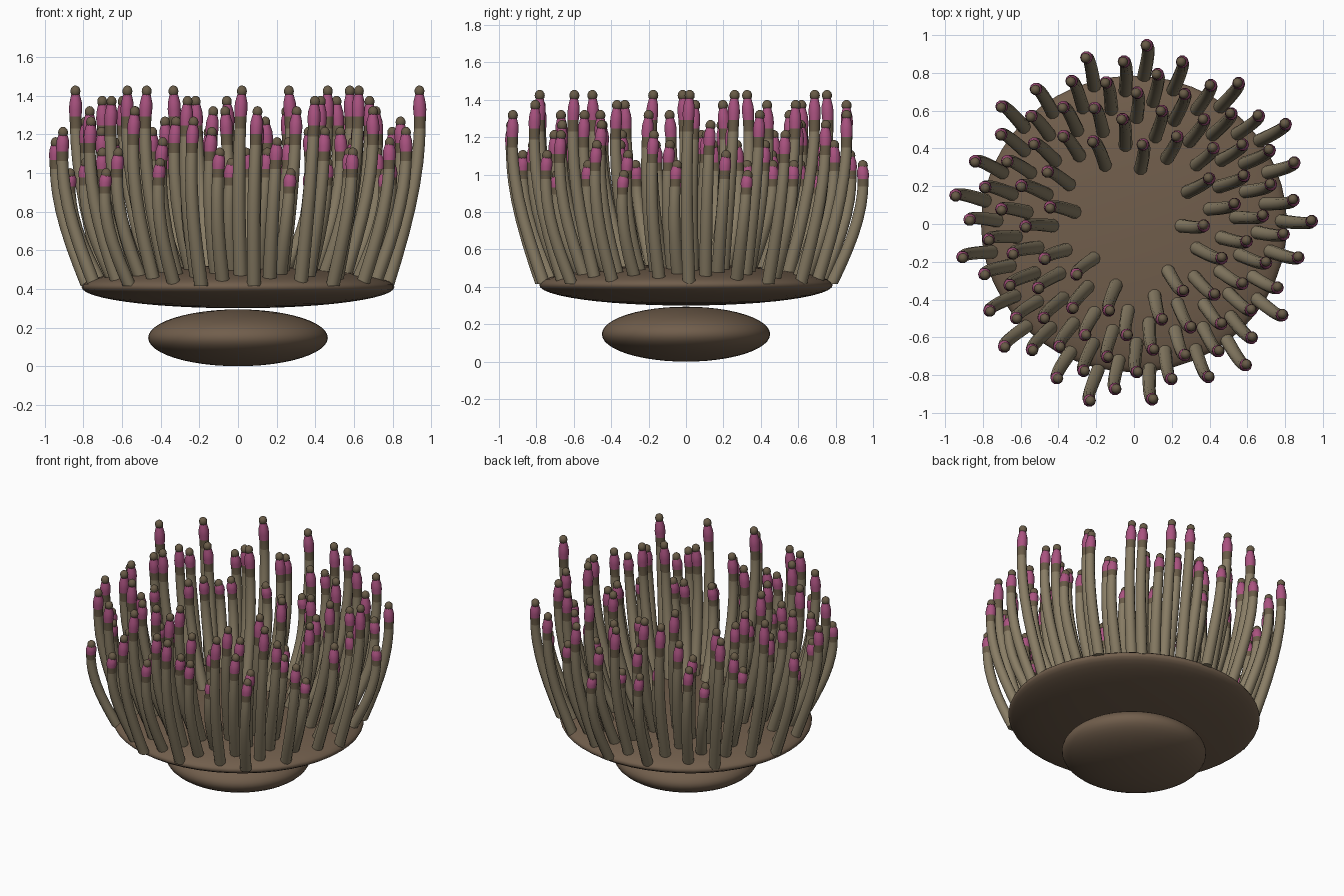
import bpy
import bmesh
from math import sin, cos, pi, radians, sqrt
from mathutils import Vector, Matrix

cube = bpy.data.objects.get("Cube")
if cube:
    bpy.data.objects.remove(cube, do_unlink=True)


def make_material(name, rgb):
    mat = bpy.data.materials.new(name)
    mat.use_nodes = True
    color = (*rgb, 1.0)
    mat.diffuse_color = color
    mat.node_tree.nodes["Principled BSDF"].inputs["Base Color"].default_value = color
    return mat


BODY = make_material("body brown", (0.165, 0.112, 0.072))
STALK = make_material("stalk khaki", (0.25, 0.205, 0.13))
BAND = make_material("band dark brown", (0.14, 0.105, 0.063))
PINK = make_material("tip pink", (0.40, 0.085, 0.215))


def ellipsoid(name, size, z):
    bpy.ops.mesh.primitive_uv_sphere_add(segments=48, ring_count=24, radius=1, location=(0, 0, z))
    obj = bpy.context.object
    obj.name = name
    obj.scale = size
    bpy.ops.object.transform_apply(location=False, rotation=False, scale=True)
    obj.data.materials.append(BODY)
    bpy.ops.object.shade_smooth()
    return obj


# Foot and wide upper disc
ellipsoid("foot", (0.465, 0.45, 0.147), 0.147)
ellipsoid("oral_disc", (0.81, 0.785, 0.11), 0.41)

# Tentacles: a golden-angle spiral, heights repeating in a cycle of nine
COUNT = 96
SIDES = 10
FOOT_Z = 0.415
BALL = 0.027
GOLDEN = pi * (sqrt(5) - 1)
# (fraction of height, radius, material of the stretch below)
PROFILE = [
    (0.0, 0.036, 0), (0.12, 0.036, 0), (0.25, 0.035, 0), (0.38, 0.034, 0),
    (0.5, 0.033, 0), (0.62, 0.032, 0), (0.71, 0.031, 0), (0.785, 0.03, 0),
    (0.845, 0.031, 1), (0.88, 0.034, 2), (0.915, 0.032, 2), (0.955, 0.022, 2),
]


def tentacle_point(index, t):
    """Centre line: leans outward, then rises upright with a slight bow."""
    angle = index * GOLDEN - radians(0.6)
    base = 0.2 + 0.595 * (index / (COUNT - 1)) ** 0.62
    radius = base + 0.17 * sin(min(t * 1.2, 1.1) * pi / 2)
    bow = -0.015 * sin(pi * t)
    top = 1.025 + 0.0535 * (index % 9)
    outward = Vector((cos(angle), sin(angle), 0))
    sideways = Vector((-sin(angle), cos(angle), 0))
    return outward * radius + sideways * bow + Vector((0, 0, FOOT_Z + (top - FOOT_Z) * t))


def add_tentacle(bm, index):
    rings = []
    for t, radius, _ in PROFILE:
        centre = tentacle_point(index, t)
        rings.append([
            bm.verts.new(centre + Vector((cos(a), sin(a), 0)) * radius)
            for a in (2 * pi * k / SIDES for k in range(SIDES))
        ])
    for (low, high), (_, _, slot) in zip(zip(rings, rings[1:]), PROFILE[1:]):
        for k in range(SIDES):
            n = (k + 1) % SIDES
            face = bm.faces.new((low[k], low[n], high[n], high[k]))
            face.material_index = slot
    bm.faces.new(rings[0][::-1])
    bm.faces.new(rings[-1]).material_index = 2
    # Rounded knob on the tip
    centre = tentacle_point(index, 1.0) - Vector((0, 0, BALL * 1.1))
    knob = bmesh.ops.create_uvsphere(
        bm, u_segments=SIDES, v_segments=8, radius=BALL,
        matrix=Matrix.Translation(centre) @ Matrix.Diagonal((1, 1, 1.1, 1)))
    for face in {f for v in knob["verts"] for f in v.link_faces}:
        face.material_index = 1


bm = bmesh.new()
for i in range(COUNT):
    add_tentacle(bm, i)
mesh = bpy.data.meshes.new("tentacles")
bm.to_mesh(mesh)
bm.free()
for mat in (STALK, BAND, PINK):
    mesh.materials.append(mat)
tentacles = bpy.data.objects.new("tentacles", mesh)
bpy.context.collection.objects.link(tentacles)
bpy.ops.object.select_all(action="DESELECT")
tentacles.select_set(True)
bpy.context.view_layer.objects.active = tentacles
bpy.ops.object.shade_smooth_by_angle(angle=radians(50))
